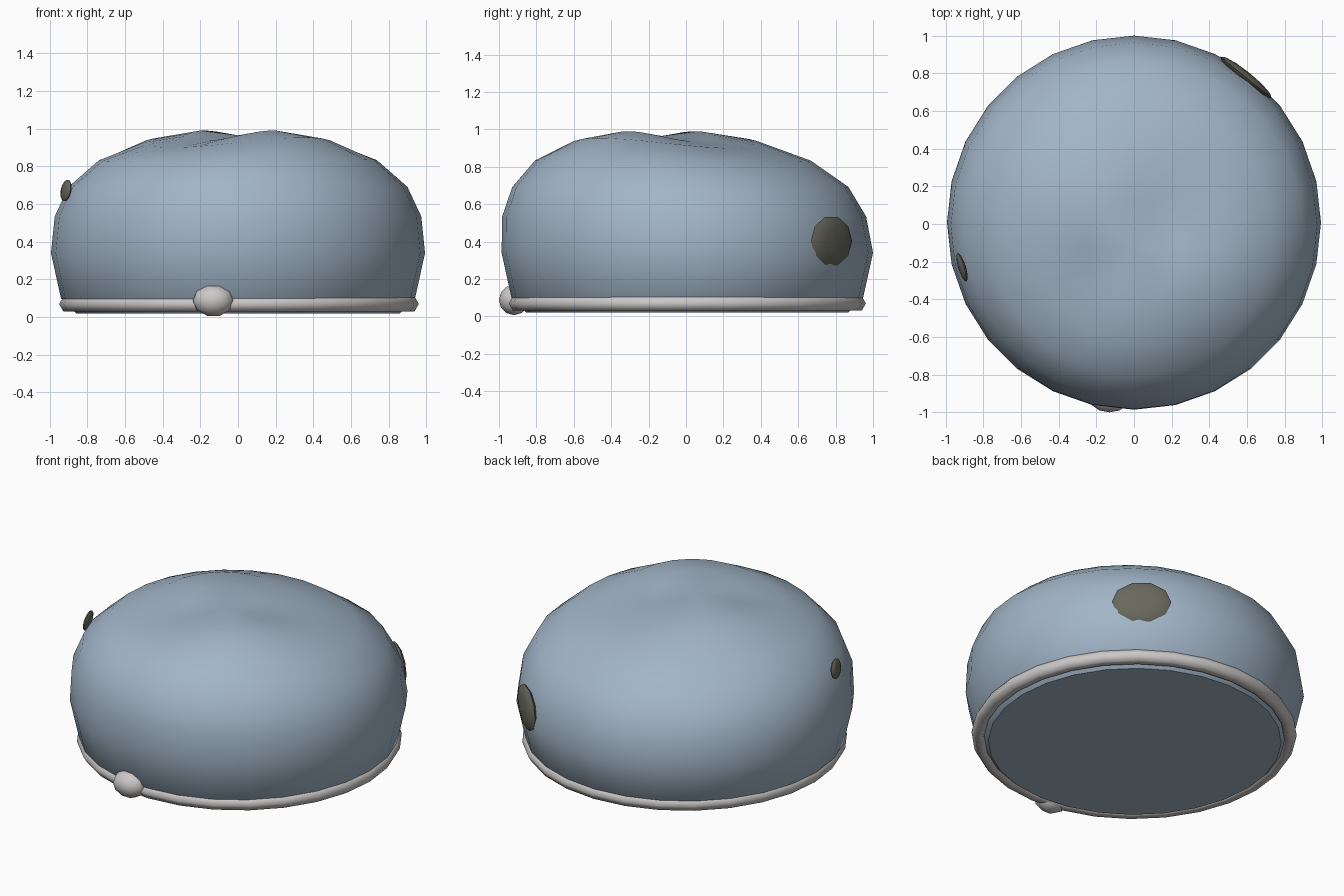
import bpy, bmesh, math
from mathutils import Matrix, Vector

if "Cube" in bpy.data.objects:
    bpy.data.objects.remove(bpy.data.objects["Cube"])


def paint(obj, name, color):
    mat = bpy.data.materials.new(name)
    mat.diffuse_color = (*color, 1)
    mat.use_nodes = True
    mat.node_tree.nodes["Principled BSDF"].inputs["Base Color"].default_value = mat.diffuse_color
    obj.data.materials.append(mat)


def finish(name, bm, angle=40):
    bmesh.ops.recalc_face_normals(bm, faces=bm.faces)
    mesh = bpy.data.meshes.new(name)
    bm.to_mesh(mesh)
    bm.free()
    obj = bpy.data.objects.new(name, mesh)
    bpy.context.collection.objects.link(obj)
    bpy.ops.object.select_all(action='DESELECT')
    obj.select_set(True)
    bpy.context.view_layer.objects.active = obj
    bpy.ops.object.shade_smooth_by_angle(angle=math.radians(angle))
    return obj


def blob(name, center, size, turn=0, tilt=0, segs=10, rings=6):
    # Ellipsoid whose local x axis points along the outward normal
    bm = bmesh.new()
    bmesh.ops.create_uvsphere(bm, u_segments=segs, v_segments=rings, radius=1)
    # Put the poles on the local x axis
    m = (Matrix.Translation(center) @ Matrix.Rotation(math.radians(turn), 4, 'Z')
         @ Matrix.Rotation(math.radians(-tilt), 4, 'Y')
         @ Matrix.Diagonal((*size, 1)) @ Matrix.Rotation(math.pi / 2, 4, 'Y'))
    bmesh.ops.transform(bm, matrix=m, verts=bm.verts)
    return finish(name, bm, 60)


# Body: stacked rings (radius, height, y shift, saddle fold depth)
SEGS = 28
profile = [(0.86, 0.02, 0.007, 0), (0.94, 0.1, 0.007, 0), (0.993, 0.34, 0.007, 0),
           (0.973, 0.535, -0.01, 0), (0.899, 0.692, -0.03, 0),
           (0.738, 0.833, -0.07, 0.008), (0.5, 0.927, -0.11, 0.027),
           (0.26, 0.963, -0.13, 0.028)]
bm = bmesh.new()
rings = []
for r, z, dy, fold in profile:
    ring = []
    for i in range(SEGS):
        a = 2 * math.pi * i / SEGS
        ring.append(bm.verts.new((r * math.cos(a), r * math.sin(a) + dy,
                                  z - fold * math.sin(2 * a))))
    rings.append(ring)
for lo, hi in zip(rings, rings[1:]):
    for i in range(SEGS):
        j = (i + 1) % SEGS
        bm.faces.new((lo[i], lo[j], hi[j], hi[i]))
apex = bm.verts.new((0, -0.13, 0.965))
for i in range(SEGS):
    bm.faces.new((rings[-1][i], rings[-1][(i + 1) % SEGS], apex))
bm.faces.new(rings[0][::-1])
body = finish("body", bm)
paint(body, "body_blue", (0.36, 0.46, 0.57))

# Rim band around the base
bpy.ops.mesh.primitive_torus_add(major_segments=28, minor_segments=6, major_radius=0.91,
                                 minor_radius=0.045, location=(0.005, 0.007, 0.07))
rim = bpy.context.object
rim.name = "base_rim"
bpy.ops.object.shade_smooth_by_angle(angle=math.radians(70))
paint(rim, "rim_grey", (0.6, 0.58, 0.57))

# Front knob on the rim
knob = blob("front_knob", (-0.13, -0.92, 0.088), (0.08, 0.11, 0.085), turn=-90)
paint(knob, "knob_grey", (0.6, 0.58, 0.57))

# Dark patches on the sides
big = blob("large_patch", (0.595, 0.778, 0.403), (0.03, 0.175, 0.136), turn=51)
small = blob("small_patch", (-0.913, -0.23, 0.672), (0.018, 0.08, 0.06), turn=197, tilt=10)
for patch in (big, small):
    paint(patch, "patch_dark", (0.14, 0.14, 0.11))
